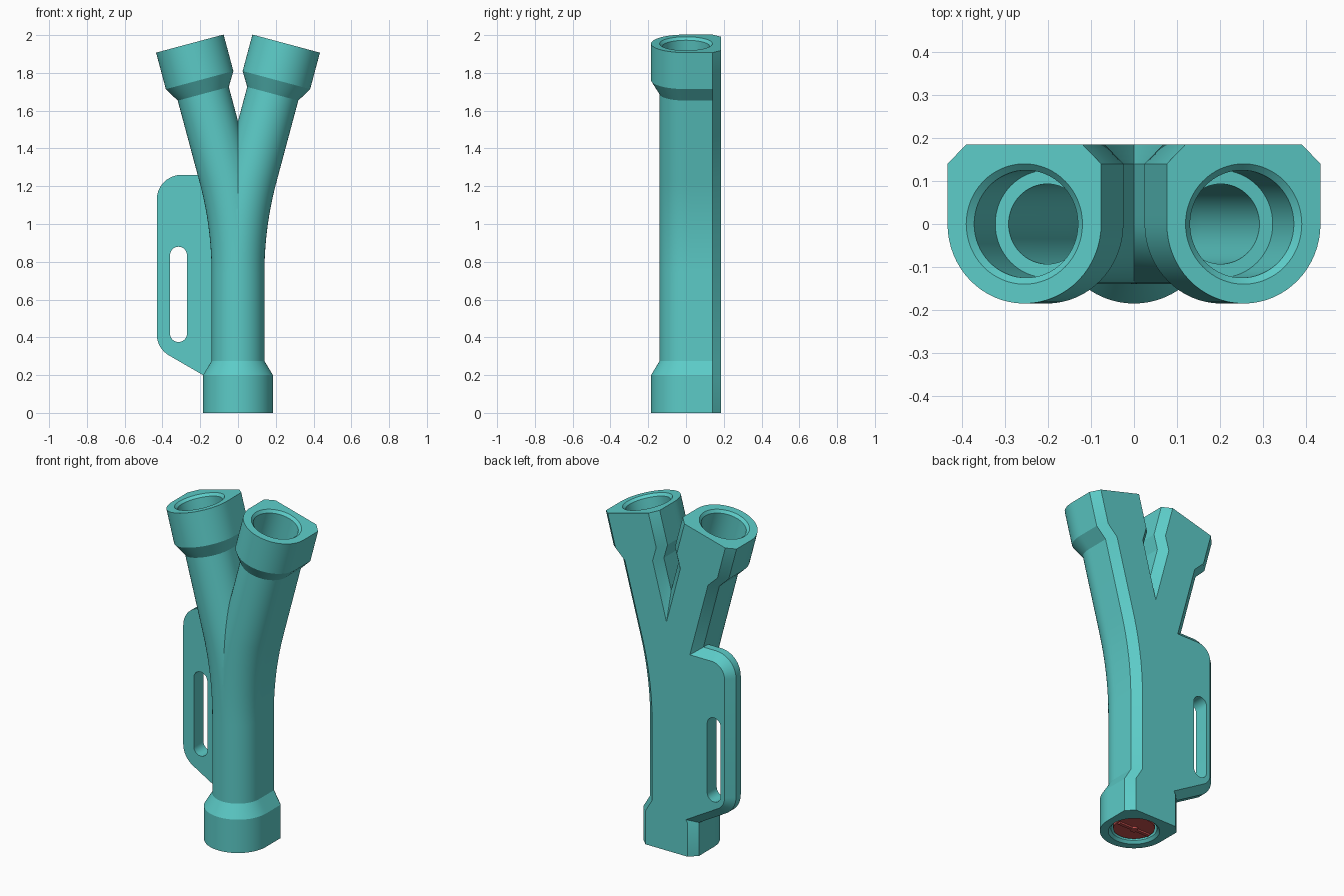
import bpy, bmesh, math
from mathutils import Vector

if "Cube" in bpy.data.objects:
    bpy.data.objects.remove(bpy.data.objects["Cube"])

BACK, CH = 0.185, 0.045          # flat back plane and its edge chamfer
TUBE, COLLAR, BORE = 0.14, 0.185, 0.093
TILT, BEND = math.radians(15), 2.0
START = 0.74                     # height where the bend starts
ARC = BEND * TILT
LENGTH = START + ARC + 0.722
HALF = 32                        # segments per half section


def material(name, color):
    m = bpy.data.materials.new(name)
    m.diffuse_color = (*color, 1)
    m.use_nodes = True
    m.node_tree.nodes["Principled BSDF"].inputs["Base Color"].default_value = m.diffuse_color
    return m


teal = material("teal plastic", (0.107, 0.60, 0.575))
red = material("red plastic", (0.55, 0.08, 0.075))


def finish(bm, name, mat):
    me = bpy.data.meshes.new(name)
    bm.to_mesh(me)
    bm.free()
    ob = bpy.data.objects.new(name, me)
    bpy.context.collection.objects.link(ob)
    me.materials.append(mat)
    bpy.ops.object.select_all(action='DESELECT')
    ob.select_set(True)
    bpy.context.view_layer.objects.active = ob
    return ob


def smooth():
    bpy.ops.object.shade_smooth_by_angle(angle=math.radians(25))


def path(s):
    """Centre and tilt of the right branch at arc length s."""
    if s <= START:
        return 0, s, 0
    a = min((s - START) / BEND, TILT)
    x, z = BEND * (1 - math.cos(a)), START + BEND * math.sin(a)
    rest = max(s - START - ARC, 0)
    return x + rest * math.sin(a), z + rest * math.cos(a), a


def outer_section(r):
    """Round front, straight sides, chamfered flat back."""
    pts = [(r * math.cos(a), r * math.sin(a))
           for a in (math.pi + math.pi * i / HALF for i in range(HALF))]
    corners = [(r, 0), (r, BACK - CH), (r - CH, BACK), (CH - r, BACK),
               (-r, BACK - CH), (-r, 0)]
    for (p, q, n) in zip(corners, corners[1:], (6, 4, 12, 4, 6)):
        pts += [(p[0] + (q[0] - p[0]) * i / n, p[1] + (q[1] - p[1]) * i / n)
                for i in range(n)]
    return pts


def bore_section(r):
    return [(r * math.cos(math.pi + math.pi * i / HALF),
             r * math.sin(math.pi + math.pi * i / HALF)) for i in range(2 * HALF)]


# Branched pipe: sweep one branch, cut it on the centre plane and mirror it
bend = [START + ARC * i / 20 for i in range(21)]
outside = [(0, COLLAR), (0.2, COLLAR), (0.275, TUBE)] + [(s, TUBE) for s in bend] + \
    [(LENGTH - 0.275, TUBE), (LENGTH - 0.2, COLLAR), (LENGTH, COLLAR)]
socket = [(0, 0.14), (0.015, 0.125), (0.205, 0.125), (0.2051, BORE)]
inside = socket + [(s, BORE) for s in bend] + \
    [(LENGTH - s, r) for s, r in reversed(socket)]
stations = [(s, outer_section(r)) for s, r in outside] + \
    [(s, bore_section(r)) for s, r in reversed(inside)]

bm = bmesh.new()
rings = []
for s, pts in stations:
    cx, cz, a = path(s)
    rings.append([bm.verts.new((cx + u * math.cos(a), v, cz - u * math.sin(a)))
                  for u, v in pts])
for i, ring in enumerate(rings):
    nxt = rings[(i + 1) % len(rings)]
    for j in range(2 * HALF):
        k = (j + 1) % (2 * HALF)
        bm.faces.new((ring[j], ring[k], nxt[k], nxt[j]))
bmesh.ops.recalc_face_normals(bm, faces=bm.faces)
bmesh.ops.bisect_plane(bm, geom=bm.verts[:] + bm.edges[:] + bm.faces[:], dist=1e-5,
                       plane_co=(0, 0, 0), plane_no=(1, 0, 0), clear_inner=True)
body = finish(bm, "branched_pipe", teal)
mod = body.modifiers.new("Mirror", 'MIRROR')
mod.merge_threshold = 1e-4
bpy.ops.object.modifier_apply(modifier=mod.name)
smooth()


# Side handle: rounded plate with chamfered back edge and a finger slot
def fillet(prev, c, nxt, r, n=10):
    c = Vector(c)
    d1, d2 = (Vector(prev) - c).normalized(), (Vector(nxt) - c).normalized()
    half = d1.angle(d2) / 2
    centre = c + (d1 + d2).normalized() * r / math.sin(half)
    t = r / math.tan(half)
    p, q = c + d1 * t - centre, c + d2 * t - centre
    w = p.angle(q)
    return [centre + (p * math.sin(w * (1 - i / n)) + q * math.sin(w * i / n)) / math.sin(w)
            for i in range(n + 1)]


def handle_outline(d):
    slope = math.radians(30)

    def low(x):
        return 0.2 - (x + 0.185) * math.tan(slope) + d / math.cos(slope)
    left, top, root = -0.43 + d, 1.26 - d, -0.09
    a, b, c, e = (root, low(root)), (left, low(left)), (left, top), (root, top)
    return [Vector(a)] + fillet(a, b, c, 0.13 - d) + fillet(b, c, e, 0.13 - d) + [Vector(e)]


slot = []
for z, start in ((0.835, 0), (0.42, math.pi)):
    slot += [(-0.315 + 0.045 * math.cos(start + math.pi * i / 12),
              z + 0.045 * math.sin(start + math.pi * i / 12)) for i in range(13)]

bm = bmesh.new()
FRONT = 0.095


def ring_at(pts, y):
    return [bm.verts.new((p[0], y, p[1])) for p in pts]


def bridge(a, b):
    for i in range(len(a)):
        j = (i + 1) % len(a)
        bm.faces.new((a[i], a[j], b[j], b[i]))


front, mid, back = (ring_at(handle_outline(d), y)
                    for d, y in ((0, FRONT), (0, BACK - CH), (CH, BACK)))
slot_front, slot_back = ring_at(slot, FRONT), ring_at(slot, BACK)
bridge(front, mid)
bridge(mid, back)
bridge(slot_front, slot_back)
for loops in ((front, slot_front), (back, slot_back)):
    edges = [bm.edges.get((l[i - 1], l[i])) for l in loops for i in range(len(l))]
    bmesh.ops.triangle_fill(bm, use_beauty=True, edges=edges)
bmesh.ops.recalc_face_normals(bm, faces=bm.faces)
finish(bm, "side_handle", teal)
smooth()


# Red plug in the bottom socket: disc, cross bar and hub
def cylinder(name, r, z0, z1):
    bpy.ops.mesh.primitive_cylinder_add(vertices=48, radius=r, depth=z1 - z0,
                                        location=(0, 0, (z0 + z1) / 2))
    ob = bpy.context.object
    ob.name = name
    ob.data.materials.append(red)
    smooth()


cylinder("plug_disc", 0.113, 0.018, 0.04)
cylinder("plug_hub", 0.022, 0.006, 0.02)
bpy.ops.mesh.primitive_cube_add(size=1, location=(0, 0, 0.014))
bar = bpy.context.object
bar.name = "plug_bar"
bar.scale = (0.21, 0.02, 0.012)
bar.data.materials.append(red)
